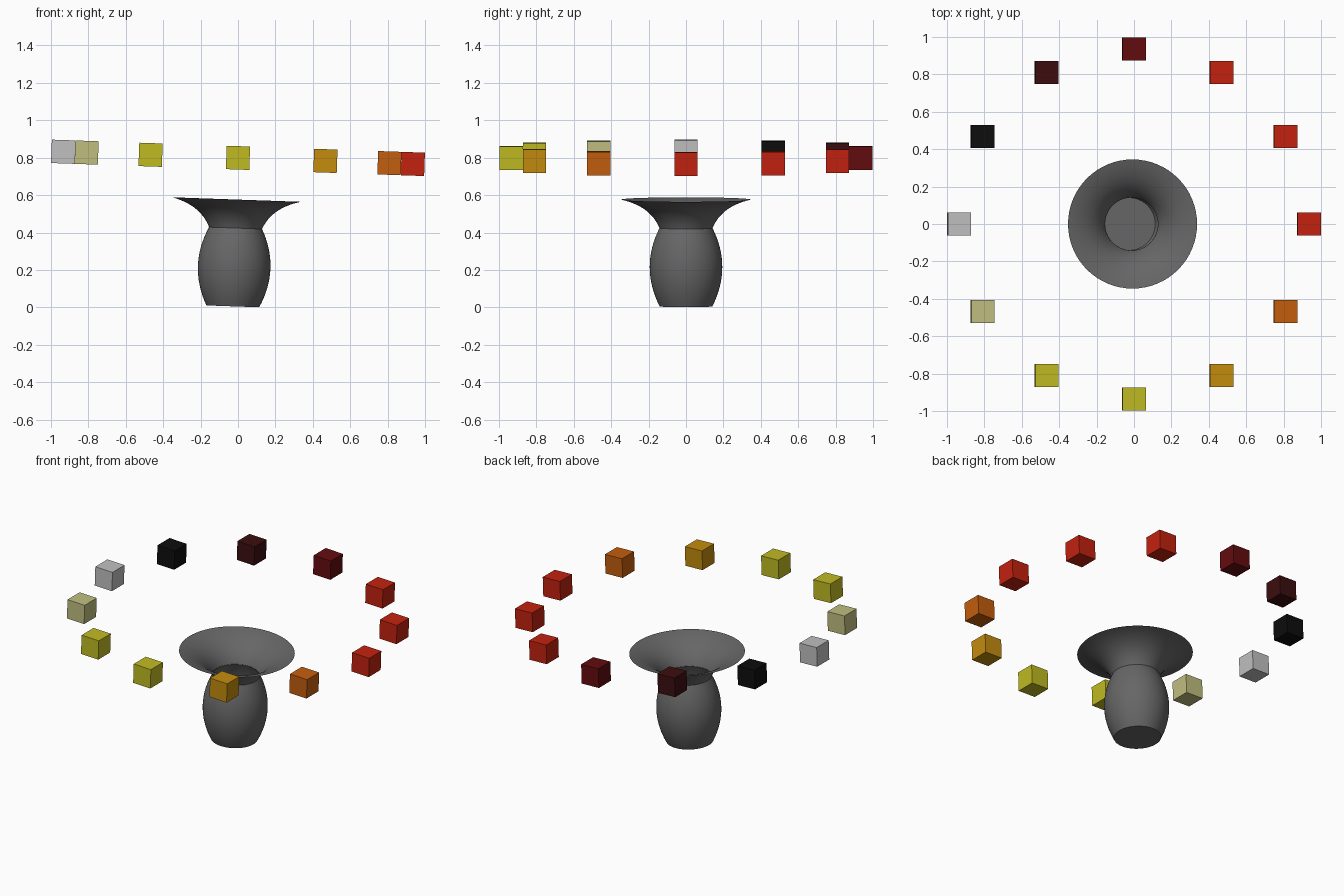
import bpy
import bmesh
import math
from mathutils import Matrix, Vector

if "Cube" in bpy.data.objects:
    bpy.data.objects.remove(bpy.data.objects["Cube"], do_unlink=True)

RING_Z, RING_R, CUBE = 0.799, 0.935, 0.125
# The whole model leans two degrees about the ring centre
LEAN = (Matrix.Translation((0, 0, RING_Z)) @ Matrix.Rotation(math.radians(2), 4, 'Y')
        @ Matrix.Translation((0, 0, -RING_Z)))


def material(name, rgb):
    """Flat material from display colour values between 0 and 255."""
    linear = [((c / 255 + 0.055) / 1.055) ** 2.4 if c > 10 else c / 3295 for c in rgb]
    mat = bpy.data.materials.new(name)
    mat.use_nodes = True
    mat.diffuse_color = (*linear, 1)
    bsdf = next(n for n in mat.node_tree.nodes if n.type == 'BSDF_PRINCIPLED')
    bsdf.inputs["Base Color"].default_value = (*linear, 1)
    return mat


def add_object(name, bm, mat, smooth=False):
    mesh = bpy.data.meshes.new(name)
    bm.to_mesh(mesh)
    bm.free()
    obj = bpy.data.objects.new(name, mesh)
    bpy.context.collection.objects.link(obj)
    obj.matrix_world = LEAN
    mesh.materials.append(mat)
    if smooth:
        bpy.ops.object.select_all(action='DESELECT')
        obj.select_set(True)
        bpy.context.view_layer.objects.active = obj
        bpy.ops.object.shade_smooth_by_angle(angle=math.radians(40))
    return obj


def lathe(name, profile, mat, steps=64):
    """Turn a list of (radius, height) points about the z axis."""
    bm = bmesh.new()
    verts = [bm.verts.new((r, 0, z)) for r, z in profile]
    edges = [bm.edges.new(pair) for pair in zip(verts, verts[1:])]
    bmesh.ops.spin(bm, geom=verts + edges, cent=(0, 0, 0), axis=(0, 0, 1),
                   angle=math.tau, steps=steps, use_merge=False)
    bmesh.ops.remove_doubles(bm, verts=bm.verts, dist=0.0005)
    bmesh.ops.recalc_face_normals(bm, faces=bm.faces)
    return add_object(name, bm, mat, smooth=True)


grey = material("grey", (102, 102, 102))
red = material("red", (196, 34, 15))
orange = material("orange", (196, 94, 14))
amber = material("amber", (196, 140, 14))
yellow = material("yellow", (192, 187, 34))
pale = material("pale_yellow", (192, 191, 128))
silver = material("silver", (192, 192, 192))
black = material("black", (13, 13, 13))
maroon = material("maroon", (60, 14, 15))
dark_red = material("dark_red", (100, 12, 15))

# Barrel body: bulging wall with a flat floor and an open top
bottom, height = 0.005, 0.42
wall = []
for i in range(17):
    t = i / 16
    bulge = 1 - abs(2 * t - 1) ** 2
    wall.append((0.141 + 0.053 * bulge, bottom + height * t))
lathe("barrel_body", [(0, bottom)] + wall, grey)

# Flared funnel: a curve sweeping out from the neck to the rim
start, pull, end = Vector((0.141, 0.422)), Vector((0.19, 0.54)), Vector((0.345, 0.576))
flare = []
for i in range(17):
    t = i / 16
    flare.append(start * (1 - t) ** 2 + pull * 2 * t * (1 - t) + end * t ** 2)
lathe("flared_funnel", flare, grey)

# Ring of floating cubes, counted anticlockwise from the left side
order = [red, red, red, dark_red, maroon, black,
         silver, pale, yellow, yellow, amber, orange]
for i, mat in enumerate(order):
    angle = math.tau * i / len(order)
    place = Matrix.Translation((RING_R * math.cos(angle), RING_R * math.sin(angle), RING_Z))
    bm = bmesh.new()
    bmesh.ops.create_cube(bm, size=CUBE, matrix=place)
    add_object(f"ring_cube_{i + 1}", bm, mat)
